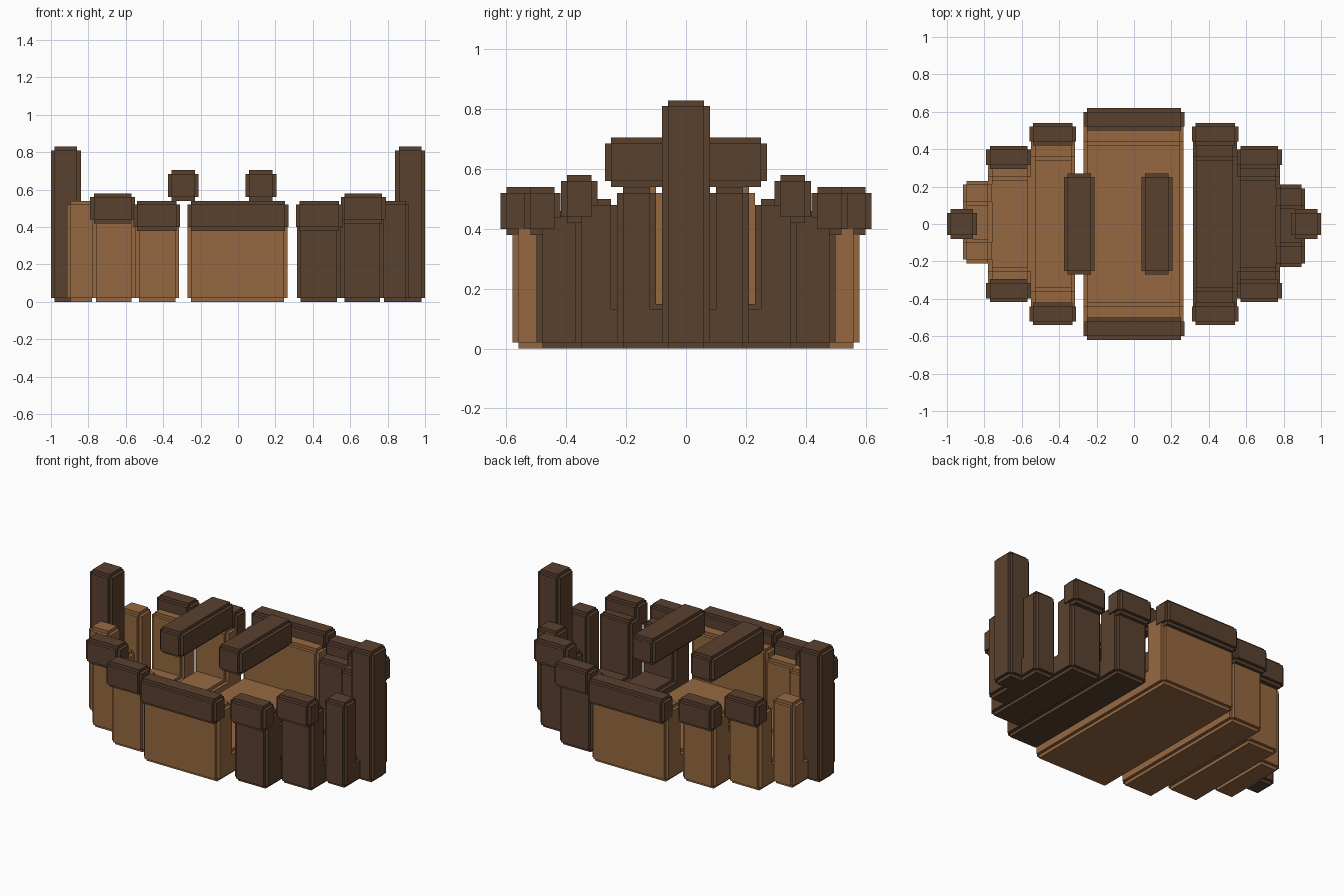
import bpy
import bmesh

cube = bpy.data.objects.get("Cube")
if cube:
    bpy.data.objects.remove(cube, do_unlink=True)

NOTCH = 0.02


def material(name, rgb):
    m = bpy.data.materials.new(name)
    m.use_nodes = True
    m.diffuse_color = (*rgb, 1)
    m.node_tree.nodes["Principled BSDF"].inputs["Base Color"].default_value = (*rgb, 1)
    return m


LIGHT = material("light wood", (0.305, 0.141, 0.053))
DARK = material("dark wood", (0.102, 0.053, 0.028))


def notched_prism(name, profile, x0, x1, mat):
    """Extrude a right-angled counter-clockwise (y, z) profile along x,
    cutting a small square step out of every convex edge."""
    n = NOTCH
    count = len(profile)
    bm = bmesh.new()
    inset, enter, leave, convex = [], [], [], []
    for i, (y, z) in enumerate(profile):
        py, pz = profile[i - 1]
        qy, qz = profile[(i + 1) % count]
        dy, dz = y - py, z - pz
        ey, ez = qy - y, qz - z
        ld, le = abs(dy) + abs(dz), abs(ey) + abs(ez)
        dy, dz, ey, ez = dy / ld, dz / ld, ey / le, ez / le
        is_convex = dy * ez - dz * ey > 0
        convex.append(is_convex)
        inset.append((y - (dz + ez) * n, z + (dy + ey) * n))
        step = n if is_convex else 0
        enter.append((y - dy * step, z - dz * step))
        leave.append((y + ey * step, z + ez * step))

    def loop(points, x):
        return [bm.verts.new((x, y, z)) for y, z in points]

    middle = []
    for end_x, x in ((x0, x0 + n), (x1, x1 - n)):
        cap, e, a, b = loop(inset, end_x), loop(inset, x), loop(enter, x), loop(leave, x)
        for i in range(count):
            if not convex[i]:
                bm.verts.remove(b[i])
                b[i] = a[i]
        bm.faces.new(cap)
        for i in range(count):
            j = (i + 1) % count
            bm.faces.new((cap[i], cap[j], e[j], e[i]))
            bm.faces.new((e[i], e[j], a[j], b[i]))
        middle.append((e, a, b))
    (e, a, b), (f, c, d) = middle
    for i in range(count):
        j = (i + 1) % count
        bm.faces.new((b[i], a[j], c[j], d[i]))
        if convex[i]:
            bm.faces.new((a[i], e[i], f[i], c[i]))
            bm.faces.new((e[i], b[i], d[i], f[i]))
    bmesh.ops.recalc_face_normals(bm, faces=bm.faces[:])
    mesh = bpy.data.meshes.new(name)
    bm.to_mesh(mesh)
    bm.free()
    mesh.materials.append(mat)
    obj = bpy.data.objects.new(name, mesh)
    bpy.context.collection.objects.link(obj)
    return obj


def beam(name, x0, x1, y0, y1, z0, z1, mat=DARK):
    return notched_prism(name, [(y0, z0), (y1, z0), (y1, z1), (y0, z1)], x0, x1, mat)


def hull(name, x0, x1, outer, inner, top, mat, shift=0.0):
    floor = 0.15
    half = [(outer, 0), (outer, top), (inner, top), (inner, floor)]
    pts = half + [(-y, z) for y, z in reversed(half)]
    return notched_prism(name, [(y + shift, z) for y, z in pts], x0, x1, mat)


def rails(name, x0, x1, y0, y1, z0, z1):
    beam(name + "_back", x0, x1, y0, y1, z0, z1)
    beam(name + "_front", x0, x1, -y1, -y0, z0, z1)


# Middle of the boat
hull("middle_hull", -0.27, 0.265, 0.58, 0.42, 0.46, LIGHT)
rails("middle_rail", -0.27, 0.27, 0.50, 0.62, 0.38, 0.54)

# Tapering hull sections, rails and end post toward each end
for side, s, mat in (("left", 1, DARK), ("right", -1, LIGHT)):
    def span(x0, x1):
        return sorted((s * x0, s * x1))

    hull(side + "_wide_hull", *span(0.315, 0.55), 0.50, 0.34, 0.46, mat)
    hull(side + "_narrow_hull", *span(0.55, 0.78), 0.37, 0.23, 0.50, mat)
    hull(side + "_tip_hull", *span(0.76, 0.915), 0.22, 0.09, 0.54, mat, -0.01 * s)
    rails(side + "_wide_rail", *span(0.31, 0.56), 0.42, 0.54, 0.38, 0.54)
    rails(side + "_narrow_rail", *span(0.55, 0.79), 0.295, 0.417, 0.42, 0.58)
    beam(side + "_end_post", *span(0.84, 1.0), -0.08, 0.08, 0, 0.83)

# Bench seats
beam("left_seat", 0.04, 0.205, -0.27, 0.27, 0.54, 0.705)
beam("right_seat", -0.375, -0.21, -0.27, 0.27, 0.54, 0.705)
